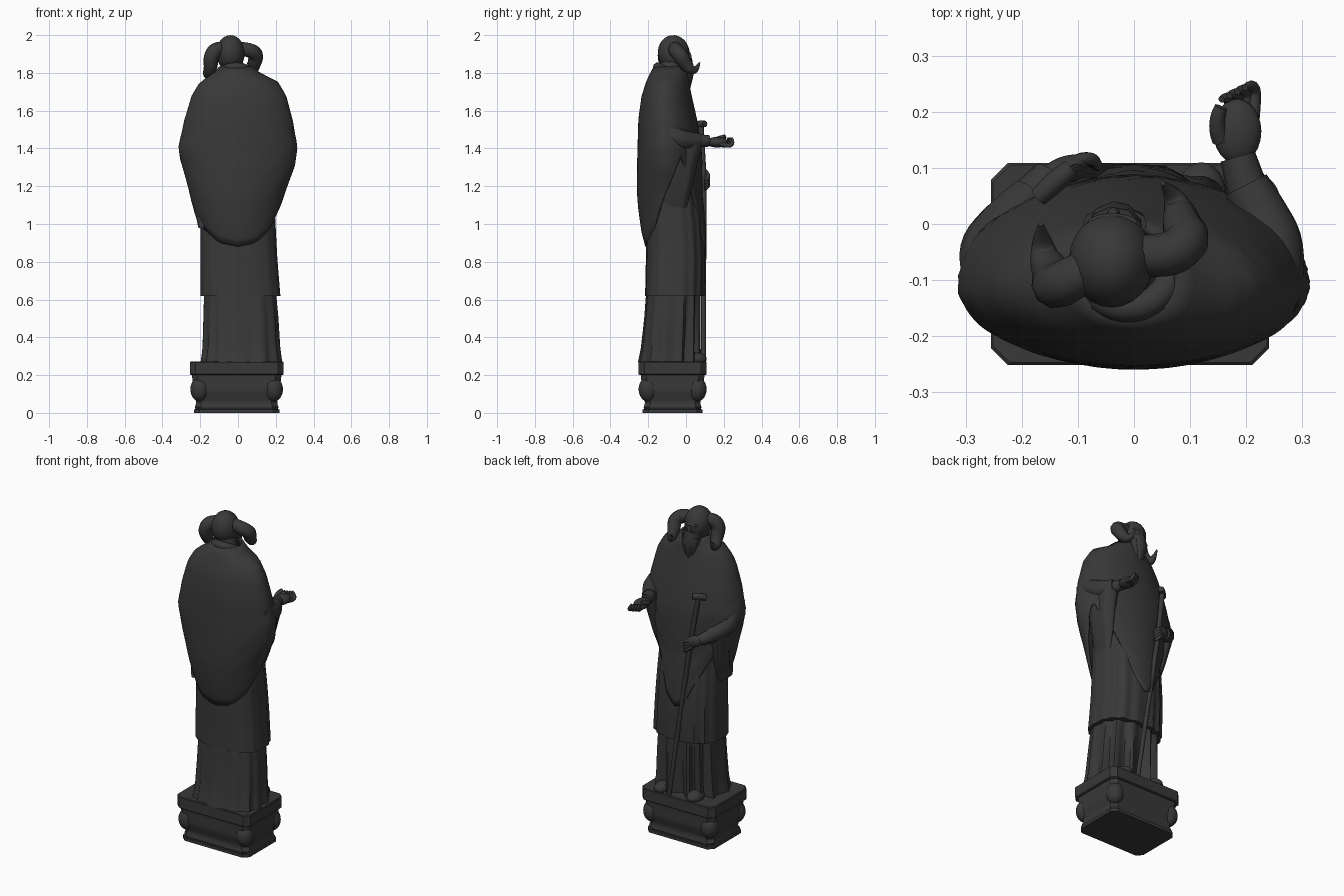
import bpy, bmesh, math

if "Cube" in bpy.data.objects:
    bpy.data.objects.remove(bpy.data.objects["Cube"])

stone = bpy.data.materials.new("dark_stone")
stone.diffuse_color = (0.04, 0.04, 0.04, 1)
stone.use_nodes = True
stone.node_tree.nodes["Principled BSDF"].inputs["Base Color"].default_value = stone.diffuse_color


def finish(ob, angle=40):
    ob.data.materials.clear()
    ob.data.materials.append(stone)
    bpy.ops.object.select_all(action='DESELECT')
    bpy.context.view_layer.objects.active = ob
    ob.select_set(True)
    bpy.ops.object.shade_smooth_by_angle(angle=math.radians(angle))
    return ob


def skin(name, rings, angle=40, caps=True):
    """Join rings of points into a closed skin."""
    bm = bmesh.new()
    rows = [[bm.verts.new(p) for p in r] for r in rings]
    n = len(rows[0])
    for a, b in zip(rows, rows[1:]):
        for i in range(n):
            j = (i + 1) % n
            bm.faces.new((a[i], a[j], b[j], b[i]))
    if caps:
        bm.faces.new(rows[0][::-1])
        bm.faces.new(rows[-1])
    bmesh.ops.recalc_face_normals(bm, faces=bm.faces)
    me = bpy.data.meshes.new(name)
    bm.to_mesh(me)
    bm.free()
    ob = bpy.data.objects.new(name, me)
    bpy.context.collection.objects.link(ob)
    return finish(ob, angle)


def lerp(table, t):
    """Interpolate rows keyed by their first value."""
    if t <= table[0][0]:
        return table[0][1:]
    for a, b in zip(table, table[1:]):
        if t <= b[0]:
            f = (t - a[0]) / (b[0] - a[0])
            return [p + (q - p) * f for p, q in zip(a[1:], b[1:])]
    return table[-1][1:]


def outline(prof, z, th, power=2.4, mid=0.45):
    """Point at angle th on a cross-section (xmin, xmax, yback, yfront)."""
    x0, x1, y0, y1 = lerp(prof, z)
    c, s = math.cos(th), math.sin(th)
    cx, cy = (x0 + x1) / 2, y0 + (y1 - y0) * mid
    ex = 2 / power
    x = (x1 - x0) / 2 * math.copysign(abs(c) ** ex, c)
    y = (y1 - cy if s > 0 else cy - y0) * math.copysign(abs(s) ** ex, s)
    return cx, cy, x, y


def garment(name, prof, folds=0.0, count=11, power=2.6, rows=10, n=72):
    z0, z1 = prof[0][0], prof[-1][0]
    rings = []
    for k in range(rows + 1):
        z = z0 + (z1 - z0) * k / rows
        ring = []
        for i in range(n):
            th = math.tau * i / n
            cx, cy, x, y = outline(prof, z, th, power)
            depth = folds * (1 - 0.6 * k / rows) * (0.25 + 0.75 * max(0, math.sin(th)))
            f = 1 - depth * (0.5 + 0.5 * math.sin(count * th + 0.8 * math.sin(3 * th)))
            ring.append((cx + x * f, cy + y * f, z))
        rings.append(ring)
    return skin(name, rings)


def tube(name, pts, radii, smooth=True, res=5):
    cu = bpy.data.curves.new(name, 'CURVE')
    cu.dimensions = '3D'
    cu.bevel_depth, cu.bevel_resolution = 1, 3
    cu.use_fill_caps = True
    sp = cu.splines.new('NURBS' if smooth else 'POLY')
    sp.points.add(len(pts) - 1)
    for p, co, r in zip(sp.points, pts, radii):
        p.co, p.radius = (*co, 1), r
    if smooth:
        sp.use_endpoint_u, sp.order_u, sp.resolution_u = True, 3, res
    ob = bpy.data.objects.new(name, cu)
    bpy.context.collection.objects.link(ob)
    bpy.ops.object.select_all(action='DESELECT')
    bpy.context.view_layer.objects.active = ob
    ob.select_set(True)
    bpy.ops.object.convert(target='MESH')
    return finish(bpy.context.object)


def blob(name, loc, size, rot=(0, 0, 0)):
    bpy.ops.mesh.primitive_uv_sphere_add(segments=24, ring_count=14, location=loc, rotation=rot)
    ob = bpy.context.object
    ob.name, ob.scale = name, size
    return finish(ob)


# Plinth: chamfered rectangle swept through a moulding profile
def plate(z, inset, ch=0.03):
    w, d = 0.248 - inset, 0.18 - inset
    q = [(w, d - ch), (w - ch, d), (-w + ch, d), (-w, d - ch),
         (-w, -d + ch), (-w + ch, -d), (w - ch, -d), (w, -d + ch)]
    return [(x - 0.007, y - 0.071, z) for x, y in q]


mould = [(0, .022), (.018, .022), (.02, .03), (.03, .027), (.05, .033), (.07, .032),
         (.1, .018), (.13, .012), (.16, .016), (.19, .012), (.205, .012)]
skin("plinth_body", [plate(z, i) for z, i in mould], 25)
skin("plinth_slab", [plate(.2, .006), plate(.205, 0), plate(.268, 0), plate(.272, .004)], 25)
for sx in (-1, 1):
    for sy in (-1, 1):
        cx, cy = -0.007 + sx * .195, -0.071 + sy * .13
        blob("corner_leaf", (cx, cy, .125), (.05, .05, .065))

# Layered robes
garment("under_robe", [(.27, -.2, .235, -.255, .085), (.34, -.19, .225, -.24, .08),
                       (.5, -.185, .215, -.222, .08), (.66, -.18, .2, -.21, .08)], .3, 13)
garment("tunic", [(.62, -.2, .225, -.217, .1), (.8, -.2, .21, -.213, .105), (.98, -.2, .2, -.21, .095),
                  (1.2, -.19, .19, -.21, .065), (1.6, -.17, .17, -.2, .03)], .07, 17)
for x in (-.1, .12):
    blob("foot", (x, .05, .285), (.045, .06, .035))

# Cloak: wide poncho whose hem rises over both arms
cloak = [(.82, -.19, .19, -.2, .108), (.95, -.2, .2, -.235, .108), (1.05, -.23, .22, -.25, .1),
         (1.15, -.255, .245, -.26, .09), (1.3, -.295, .30, -.26, .088), (1.4, -.319, .317, -.257, .085),
         (1.55, -.285, .29, -.253, .06), (1.68, -.245, .255, -.235, .03), (1.755, -.2, .21, -.21, .015),
         (1.8, -.125, .115, -.19, .01), (1.835, -.1, .08, -.17, 0)]
hem = [(-90, .88), (-60, .9), (-35, .97), (-15, 1.08), (5, 1.2), (25, 1.36), (45, 1.2), (58, 1.02),
       (72, .88), (90, .83), (108, .85), (122, .97), (138, 1.12), (155, 1.25), (175, 1.1),
       (195, 1.0), (215, .96), (240, .9), (270, .88)]
rings = []
for k in range(25):
    ring = []
    for i in range(96):
        deg = -90 + 360 * i / 96
        h = lerp(hem, deg)[0]
        z = h + (1.835 - h) * k / 24
        th = math.radians(deg)
        cx, cy, x, y = outline(cloak, z, th, 1.95 if deg > 0 and deg < 180 else 2.0)
        wave = .018 * math.sin(26 * z - 30 * abs(x)) * min(1, max(0, (1.65 - z) * 3))
        f = 1 - abs(wave) * (1 if y > 0 else .4)
        ring.append((cx + x * f, cy + y * f, z))
    rings.append(ring)
ob = skin("cloak", rings, 50, caps=False)
mod = ob.modifiers.new("thickness", 'SOLIDIFY')
mod.thickness, mod.offset = .012, -1

# Neck, collar
tube("neck", [(-.02, -.09, 1.72), (-.035, -.07, 1.88)], [.08, .055], False)
ringpts = [(-.01 + .078 * math.cos(a), -.078 + .072 * math.sin(a), 1.79 - .04 * math.sin(a))
           for a in [math.tau * i / 20 for i in range(21)]]
tube("collar", ringpts, [.026] * 21)

# Head with face and beard
blob("head", (-.04, -.065, 1.905), (.076, .084, .095), (math.radians(8), 0, 0))
blob("brow", (-.038, .002, 1.918), (.045, .017, .012))
tube("nose", [(-.037, .008, 1.915), (-.036, .026, 1.885), (-.036, .014, 1.872)], [.008, .013, .01])
tube("beard", [(-.036, -.02, 1.87), (-.034, -.01, 1.82), (-.03, .0, 1.775), (-.025, .012, 1.715)],
     [.052, .052, .042, .01])
for s in (-1, 1):
    tube("moustache", [(-.036, .016, 1.865), (-.036 + s * .025, .018, 1.852), (-.036 + s * .035, .014, 1.81)],
         [.01, .014, .005])
    tube("beard_lock", [(-.034 + s * .035, .0, 1.84), (-.03 + s * .03, .01, 1.79), (-.03 + s * .022, .014, 1.74)],
         [.022, .02, .006])

# Curled horns
hr = [.036, .04, .04, .037, .028, .016, .004]
tube("horn_right", [(.0, -.055, 1.93), (.06, -.06, 1.925), (.1, -.03, 1.895), (.085, -.005, 1.85),
                    (.08, .025, 1.815), (.068, .055, 1.815), (.052, .072, 1.855)], hr)
tube("horn_left", [(-.07, -.075, 1.93), (-.115, -.1, 1.93), (-.145, -.115, 1.885), (-.143, -.095, 1.83),
                   (-.16, -.06, 1.79), (-.165, -.025, 1.8), (-.166, .0, 1.845)], hr)

# Extended arm with hanging sleeve and cupped hand
tube("sleeve_right", [(.23, -.13, 1.5), (.255, -.05, 1.45), (.225, .02, 1.44), (.2, .07, 1.44)],
     [.065, .058, .05, .042])
tube("forearm_right", [(.22, .0, 1.44), (.185, .12, 1.44)], [.042, .032], False)
garment("sleeve_drape_right", [(1.08, .16, .19, -.12, .0), (1.2, .15, .225, -.12, .035),
                               (1.32, .15, .25, -.12, .06), (1.44, .16, .265, -.1, .095)], .12, 7)
blob("palm_right", (.184, .165, 1.433), (.043, .058, .028))
for i in range(4):
    x, e = .168 + .014 * i, .007 * i
    tube("finger_right", [(x, .18, 1.425), (x + .006, .205 + e, 1.41), (x + .002, .23 + e, 1.428),
                          (x - .012, .222 + e, 1.455)], [.013, .012, .011, .006])
tube("thumb_right", [(.155, .15, 1.44), (.142, .18, 1.455), (.155, .208, 1.462)], [.016, .015, .012])

# Bent arm resting its hand on the staff
tube("sleeve_left", [(-.23, -.12, 1.46), (-.265, -.06, 1.36), (-.225, .005, 1.31), (-.185, .045, 1.285)],
     [.07, .06, .05, .042])
tube("forearm_left", [(-.22, .01, 1.3), (-.15, .085, 1.265)], [.042, .032], False)
garment("sleeve_drape_left", [(.98, -.21, -.17, -.17, -.04), (1.12, -.24, -.16, -.15, .01),
                              (1.3, -.275, -.16, -.12, .05)], .12, 7)
blob("hand_left", (-.125, .098, 1.258), (.046, .022, .034), (0, math.radians(15), math.radians(20)))
for i in range(4):
    z = 1.272 - .016 * i
    tube("finger_left", [(-.12, .104, z), (-.09, .118, z - .01), (-.068 - .005 * i, .115, z - .028),
                         (-.062, .1, z - .042)], [.012, .012, .011, .007])

# Walking staff with crossbar handle
tube("staff", [(.05, .092, .27), (-.098, .095, 1.25), (-.14, .078, 1.53)], [.013, .014, .015], False)
tube("staff_handle", [(-.112, .1, 1.53), (-.14, .076, 1.53), (-.17, .048, 1.52)], [.017, .02, .017], False)
